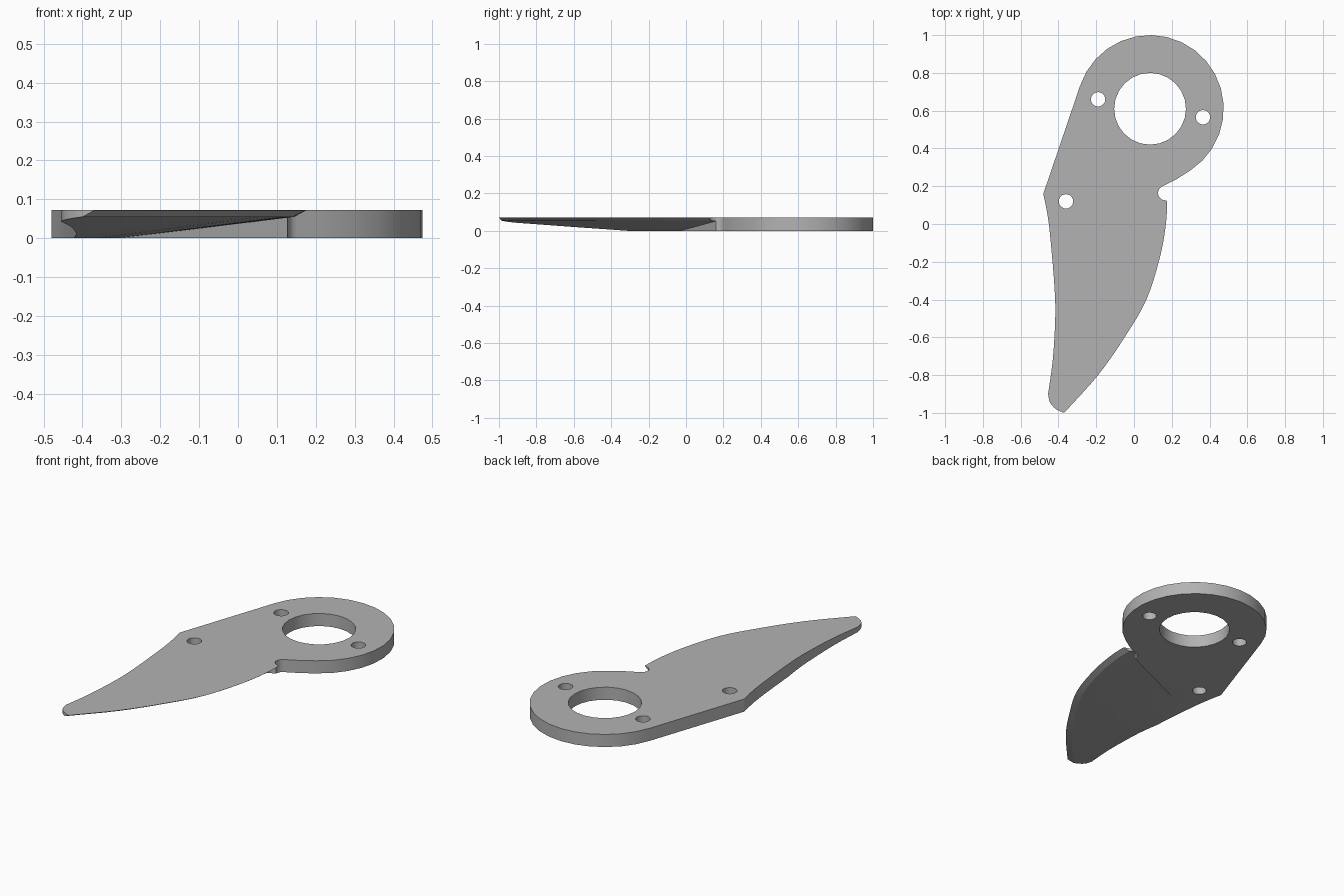
import bpy, bmesh, math
from mathutils import Vector

if "Cube" in bpy.data.objects:
    bpy.data.objects.remove(bpy.data.objects["Cube"], do_unlink=True)

T = 0.072                       # plate thickness
HUB = Vector((0.085, 0.61))     # centre of the round hub

steel = bpy.data.materials.new("grey_steel")
steel.use_nodes = True
steel.diffuse_color = (0.45, 0.45, 0.45, 1)
steel.node_tree.nodes["Principled BSDF"].inputs["Base Color"].default_value = (0.45, 0.45, 0.45, 1)


def spline(points, steps):
    """Smooth curve through the given points."""
    p = [Vector(q) for q in points]
    p = [2 * p[0] - p[1]] + p + [2 * p[-1] - p[-2]]
    out = []
    for a, b, c, d in zip(p, p[1:], p[2:], p[3:]):
        for i in range(steps):
            t = i / steps
            out.append(b + ((c - a) * t + (2 * a - 5 * b + 4 * c - d) * t ** 2
                            + (3 * b - a - 3 * c + d) * t ** 3) / 2)
    return out + [p[-2]]


def make_object(name, bm):
    bmesh.ops.recalc_face_normals(bm, faces=bm.faces)
    mesh = bpy.data.meshes.new(name)
    bm.to_mesh(mesh)
    bm.free()
    mesh.materials.append(steel)
    obj = bpy.data.objects.new(name, mesh)
    bpy.context.collection.objects.link(obj)
    return obj


def extrude_outline(name, points, z0, z1):
    bm = bmesh.new()
    face = bm.faces.new([bm.verts.new((p[0], p[1], z0)) for p in points])
    top = bmesh.ops.extrude_face_region(bm, geom=[face])["geom"]
    verts = [v for v in top if isinstance(v, bmesh.types.BMVert)]
    bmesh.ops.translate(bm, verts=verts, vec=(0, 0, z1 - z0))
    return make_object(name, bm)


def circle(x, y, r, start=0, end=360, n=24):
    angles = [math.radians(start + (end - start) * i / n) for i in range(n + 1)]
    if abs(end - start) == 360:
        angles.pop()
    return [Vector((x + r * math.cos(a), y + r * math.sin(a))) for a in angles]


# Outline: hub arc, notch, cutting edge, rounded tip, spine
hub = circle(HUB.x, HUB.y, 0.39, 162, -57, 18)
notch = spline([(0.23, 0.24), (0.165, 0.207), (0.137, 0.19), (0.127, 0.16),
                (0.143, 0.133), (0.175, 0.122)], 3)
edge = spline([(0.175, 0.122), (0.17, 0.01), (0.14, -0.165), (0.066, -0.4),
               (-0.05, -0.6), (-0.19, -0.8), (-0.37, -1)], 4)
tip = spline([(-0.37, -1), (-0.413, -0.98), (-0.445, -0.945), (-0.455, -0.9)], 3)
spine = spline([(-0.455, -0.9), (-0.43, -0.72), (-0.417, -0.5), (-0.42, -0.35),
                (-0.437, -0.135), (-0.455, 0.03), (-0.48, 0.16)], 3)
blade = extrude_outline("cutting_blade", hub + notch[:-1] + edge + tip[1:] + spine[1:], 0, T)

# Holes through the plate
cutters = [extrude_outline("hole_cutter", circle(x, y, r), -0.1, 0.2)
           for x, y, r in ((HUB.x, HUB.y, 0.19), (-0.19, 0.66, 0.038),
                           (0.365, 0.565, 0.038), (-0.36, 0.12, 0.038))]

# Ground underside: a section swept along the cutting edge
path = [edge[0] + Vector((0.01, 0.4))] + edge + [edge[-1] + (edge[-1] - edge[-2]) * 4]
section = [(-0.06, 0.1), (0, T - 0.0005), (0.03, 0.055), (0.55, -0.01), (0.55, -0.05), (-0.06, -0.05)]
bm = bmesh.new()
rings = []
for i, p in enumerate(path):
    t = (path[min(i + 1, len(path) - 1)] - path[max(i - 1, 0)]).normalized()
    if i == 1:
        t = (path[2] - path[1]).normalized()
    inward = Vector((t.y, -t.x))
    rings.append([bm.verts.new((*(p + inward * d), z)) for d, z in section])
for a, b in zip(rings, rings[1:]):
    for j in range(len(section)):
        k = (j + 1) % len(section)
        bm.faces.new((a[j], a[k], b[k], b[j]))
bm.faces.new(rings[0])
bm.faces.new(rings[-1])
# Stop the grind at a slanted step beside the notch
cut = bmesh.ops.bisect_plane(bm, geom=bm.verts[:] + bm.edges[:] + bm.faces[:],
                             plane_co=(0.17, 0.18, 0), plane_no=(-0.21, 0.47, 0), clear_outer=True)
bmesh.ops.holes_fill(bm, edges=[e for e in bm.edges if e.is_boundary])
cutters.append(make_object("grind_cutter", bm))

bpy.ops.object.select_all(action="DESELECT")
bpy.context.view_layer.objects.active = blade
blade.select_set(True)
for c in cutters:
    c.hide_render = True
    mod = blade.modifiers.new("cut", "BOOLEAN")
    mod.operation = "DIFFERENCE"
    mod.solver = "EXACT"
    mod.object = c
    bpy.ops.object.modifier_apply(modifier=mod.name)
for c in cutters:
    bpy.data.objects.remove(c, do_unlink=True)

bpy.ops.object.shade_smooth_by_angle(angle=math.radians(18))
